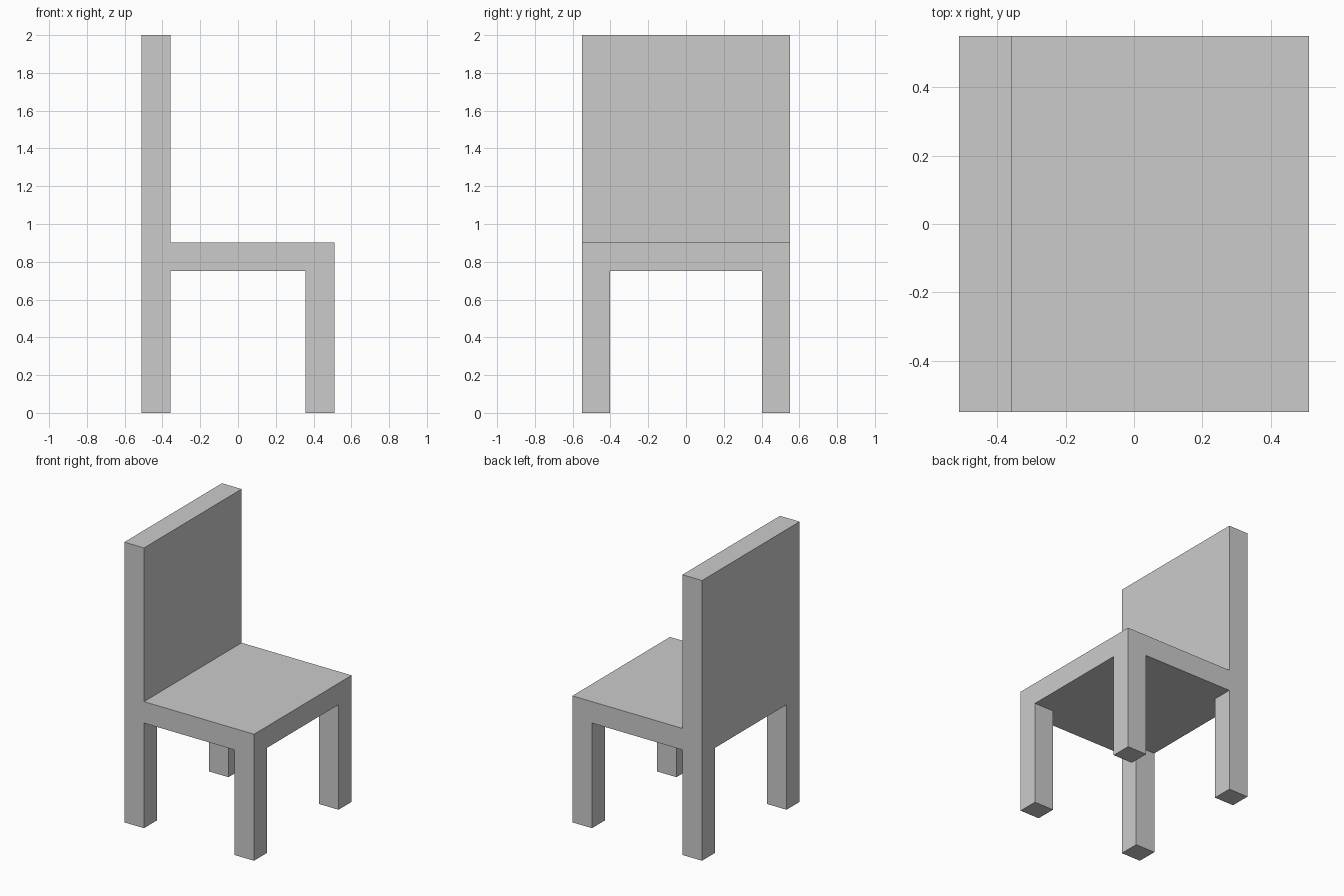
import bpy
import bmesh
from mathutils import Vector

if "Cube" in bpy.data.objects:
    bpy.data.objects.remove(bpy.data.objects["Cube"])

HX, HY = 0.512, 0.55        # half width (x) and half depth (y)
IX, IY = 0.357, 0.403       # inner faces of the legs
SEAT_LOW, SEAT_TOP, BACK_TOP = 0.75, 0.903, 2.0


def extrude(bm, faces, dz):
    """Pull a region of faces along z as one seamless piece."""
    result = bmesh.ops.extrude_face_region(bm, geom=faces)
    verts = [g for g in result["geom"] if isinstance(g, bmesh.types.BMVert)]
    bmesh.ops.translate(bm, verts=verts, vec=(0, 0, dz))
    leftover = [f for f in faces if f.is_valid]
    if leftover:
        bmesh.ops.delete(bm, geom=leftover, context="FACES_ONLY")


bm = bmesh.new()

# Seat slab
bmesh.ops.create_cube(bm, size=1)
bmesh.ops.scale(bm, vec=(2 * HX, 2 * HY, SEAT_TOP - SEAT_LOW), verts=bm.verts)
bmesh.ops.translate(bm, vec=(0, 0, (SEAT_LOW + SEAT_TOP) / 2), verts=bm.verts)

# Cuts along the leg and backrest lines
for axis, inner in ((Vector((1, 0, 0)), IX), (Vector((0, 1, 0)), IY)):
    for side in (-1, 1):
        bmesh.ops.bisect_plane(bm, geom=bm.verts[:] + bm.edges[:] + bm.faces[:],
                               plane_co=axis * inner * side, plane_no=axis)
bm.normal_update()

# Backrest: top strip along the -x edge
back = [f for f in bm.faces
        if f.normal.z > 0.9 and f.calc_center_median().x < -IX]
extrude(bm, back, BACK_TOP - SEAT_TOP)
bm.normal_update()

# Four legs: underside corners
legs = [f for f in bm.faces if f.normal.z < -0.9
        and abs(f.calc_center_median().x) > IX
        and abs(f.calc_center_median().y) > IY]
extrude(bm, legs, -SEAT_LOW)

# Merge coplanar faces into clean flat sides
bmesh.ops.recalc_face_normals(bm, faces=bm.faces)
bmesh.ops.dissolve_limit(bm, angle_limit=0.01, verts=bm.verts, edges=bm.edges)

mesh = bpy.data.meshes.new("chair")
bm.to_mesh(mesh)
bm.free()
chair = bpy.data.objects.new("chair", mesh)
bpy.context.collection.objects.link(chair)
